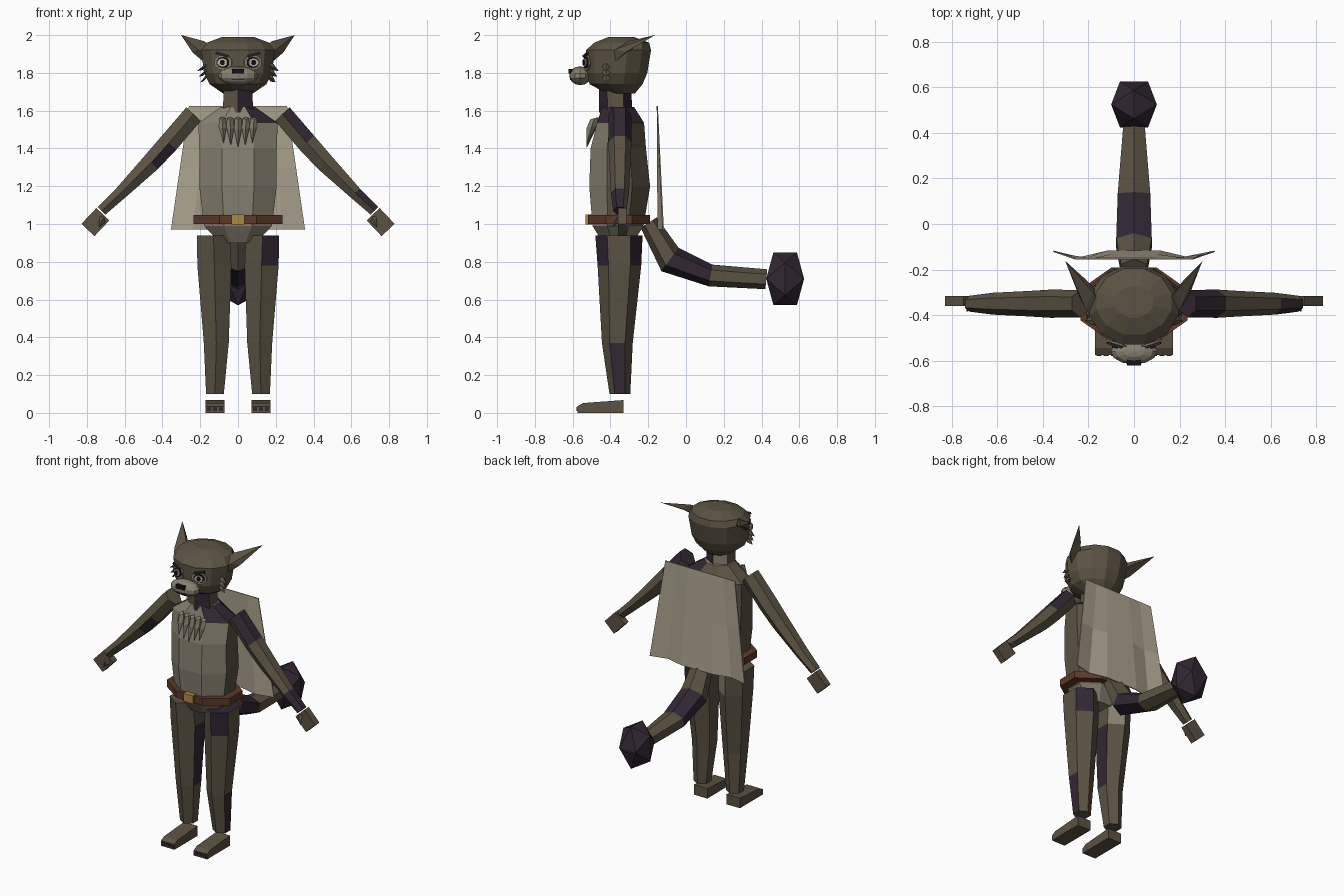
import bpy, bmesh, math
from mathutils import Vector, Matrix

if "Cube" in bpy.data.objects:
    bpy.data.objects.remove(bpy.data.objects["Cube"])

COLOURS = {
    "fur": (0.105, 0.085, 0.055), "pale_fur": (0.25, 0.22, 0.165), "patch": (0.032, 0.02, 0.033),
    "cloth": (0.42, 0.37, 0.275), "leather": (0.11, 0.04, 0.023), "brass": (0.42, 0.25, 0.055),
    "black": (0.008, 0.006, 0.008), "eye_white": (0.5, 0.46, 0.38),
}
NAMES = list(COLOURS)
MATS = []
for n, c in COLOURS.items():
    m = bpy.data.materials.new(n)
    m.use_nodes = True
    m.diffuse_color = (*c, 1)
    b = m.node_tree.nodes["Principled BSDF"]
    b.inputs["Base Color"].default_value = (*c, 1)
    b.inputs["Roughness"].default_value = 0.9
    MATS.append(m)


def finish(name, bm):
    bmesh.ops.recalc_face_normals(bm, faces=bm.faces)
    me = bpy.data.meshes.new(name)
    bm.to_mesh(me)
    bm.free()
    for m in MATS:
        me.materials.append(m)
    ob = bpy.data.objects.new(name, me)
    bpy.context.collection.objects.link(ob)
    return ob


def loft(name, rings, n, rule):
    """Skin n-sided rings (centre, u, v); rule(segment, side) names the colour."""
    if isinstance(rule, str):
        colour = rule
        rule = lambda i, k: colour
    bm = bmesh.new()
    start = -math.pi / 2 - (math.pi / n if n in (8, 12) else 0)
    loops = []
    for c, u, v in rings:
        angles = [start + 2 * math.pi * k / n for k in range(n)]
        loops.append([bm.verts.new(Vector(c) + Vector(u) * math.cos(a) + Vector(v) * math.sin(a))
                      for a in angles])
    for i in range(len(loops) - 1):
        for k in range(n):
            j = (k + 1) % n
            f = bm.faces.new((loops[i][k], loops[i][j], loops[i + 1][j], loops[i + 1][k]))
            f.material_index = NAMES.index(rule(i, k))
    for i, l in ((0, loops[0]), (len(loops) - 2, loops[-1])):
        bm.faces.new(l).material_index = NAMES.index(rule(i, 0))
    return finish(name, bm)


def upright(name, rows, n, rule, x=0):
    """Loft along z from rows of (z, half width, front y, back y, x shift)."""
    rings = []
    for z, hx, yf, yb, *dx in rows:
        # Scale so that the flats, not the corners, reach the given size
        g = 1 / math.cos(math.pi / n) if n in (6, 8, 12) else 1
        gy = 1 if n == 6 else g
        rings.append(((x + sum(dx), (yf + yb) / 2, z), (hx * g, 0, 0), (0, (yb - yf) / 2 * gy, 0)))
    return loft(name, rings, n, rule)


def hull(name, points, colour):
    bm = bmesh.new()
    for p in points:
        bm.verts.new(p)
    bmesh.ops.convex_hull(bm, input=bm.verts)
    bmesh.ops.dissolve_limit(bm, angle_limit=0.02, verts=bm.verts, edges=bm.edges)
    for f in bm.faces:
        f.material_index = NAMES.index(colour)
    return finish(name, bm)


def box(name, centre, size, colour, rot=None):
    pts = [Vector((x * size[0], y * size[1], z * size[2])) / 2
           for x in (-1, 1) for y in (-1, 1) for z in (-1, 1)]
    return hull(name, [Vector(centre) + (rot @ p if rot else p) for p in pts], colour)


def spike(name, base, tip, u, v, colour):
    """Four-sided tuft that swells slightly before its point."""
    b, t, u, v = Vector(base), Vector(tip), Vector(u), Vector(v)
    return loft(name, [(b, u * .8, v * .8), (b.lerp(t, .35), u, v), (t, u * .02, v * .02)], 4, colour)


# Torso with a pale front and a dark shoulder patch
def torso_rule(i, k):
    if i == 4 and k in (1, 2, 3):
        return "patch"
    return "pale_fur" if k in (0, 1, 7) or i == 0 else "fur"


TORSO = [(.9, .095, -.44, -.28), (.99, .18, -.495, -.225), (1.2, .205, -.512, -.19),
         (1.4, .205, -.505, -.212), (1.535, .21, -.47, -.222), (1.62, .09, -.445, -.275)]
upright("torso", TORSO, 8, torso_rule)
upright("neck", [(1.59, .08, -.46, -.285), (1.74, .075, -.46, -.29)], 6,
        lambda i, k: "patch" if k in (0, 2) else "pale_fur" if k == 3 else "fur")

# Belt and buckle
upright("belt", [(1.0, .235, -.52, -.19), (1.047, .235, -.52, -.19)], 8, "leather")
box("buckle", (0, -.515, 1.024), (.07, .035, .054), "brass")

# Head
upright("head", [(1.692, .08, -.42, -.27), (1.74, .15, -.51, -.23), (1.80, .18, -.53, -.205),
                 (1.92, .195, -.53, -.185), (1.96, .165, -.485, -.195), (1.99, .085, -.41, -.275)],
        12, "fur")

# Muzzle, nose and mouth
bm = bmesh.new()
bmesh.ops.create_uvsphere(bm, u_segments=12, v_segments=7, radius=1,
                          matrix=Matrix.Translation((0, -.56, 1.785)) @ Matrix.Diagonal((.105, .058, .05, 1)))
for f in bm.faces:
    f.material_index = NAMES.index("pale_fur")
finish("muzzle", bm)
box("nose", (0, -.605, 1.808), (.062, .035, .024), "black")
box("mouth", (0, -.609, 1.765), (.07, .008, .006), "patch")


def disc(name, centre, rx, rz, turn, colour):
    r = Matrix.Rotation(turn, 3, "Z")
    c, u, v = Vector(centre), r @ Vector((rx, 0, 0)), Vector((0, 0, rz))
    d = r @ Vector((0, .004, 0))
    loft(name, [(c - d, u, v), (c + d, u, v)], 10, colour)


# Paired parts: s is +1 on the left and -1 on the right
for s, side in ((1, "left"), (-1, "right")):
    # Eye as stacked discs, with a brow
    turn = s * .3
    out = Matrix.Rotation(turn, 3, "Z") @ Vector((0, -.006, 0))
    eye = Vector((s * .078, -.524, 1.855))
    layers = (("surround", .05, .042, "pale_fur"), ("rim", .036, .03, "black"),
              ("white", .028, .022, "eye_white"), ("pupil", .013, .014, "black"))
    for i, (part, rx, rz, colour) in enumerate(layers):
        disc(f"{side}_eye_{part}", eye + out * i, rx, rz, turn, colour)
    box(f"{side}_brow", (s * .085, -.532, 1.896), (.07, .01, .012), "patch",
        Matrix.Rotation(turn, 3, "Z") @ Matrix.Rotation(-s * .25, 3, "Y"))

    # Ear
    loft(f"{side}_ear", [((s * .16, -.37, 1.9), (s * -.03, 0, .035), (.01, .06, .01)),
                         ((s * .21, -.31, 1.938), (s * -.03, .01, .03), (.005, .06, .012)),
                         ((s * .30, -.165, 2.0), (.001, 0, 0), (0, .001, 0))], 4, "fur")
    # Cheek tufts
    for i in range(3):
        z = 1.83 - .03 * i
        spike(f"{side}_cheek_tuft_{i}", (s * .165, -.42, z + .012), (s * (.215 - .008 * i), -.425, z - .02),
              (.006, 0, .016), (0, .022, 0), "fur")

    # Arm
    p = Vector((s * .72, 0, .69))
    arm = [(.235, 1.582, .055, .06), (.365, 1.43, .056, .062), (.46, 1.325, .052, .056),
           (.62, 1.165, .036, .048), (.722, 1.07, .03, .035)]

    def arm_rule(i, k):
        if s > 0:
            dark = (i == 0 and k in (0, 1, 2)) or (i == 3 and k in (0, 1))
        else:
            dark = i == 1 and k == 5
        return "patch" if dark else "fur"

    loft(f"{side}_arm", [((s * x, -.35, z), p * r * 1.1, (0, ry, 0)) for x, z, r, ry in arm], 6, arm_rule)

    # Hand and thumb
    box(f"{side}_hand", (s * .755, -.338, 1.01), (.095, .045, .115), "fur",
        Matrix.Rotation(-s * .76, 3, "Y"))
    spike(f"{side}_thumb", (s * .712, -.355, 1.035), (s * .735, -.385, .985),
          (s * .014, 0, .014), (0, .014, 0), "fur")

    # Leg
    def leg_rule(i, k):
        if s > 0:
            return "patch" if (i, k) in ((0, 0), (0, 2), (2, 1)) else "fur"
        return "patch" if (i, k) == (1, 1) else "pale_fur" if (i, k) == (0, 2) else "fur"

    upright(f"{side}_leg", [(.94, .088, -.48, -.23, s * .13), (.78, .09, -.468, -.237, s * .125),
                            (.37, .066, -.445, -.282, s * .115), (.1, .047, -.405, -.295, s * .122)],
            6, leg_rule)

    # Foot with three toe claws
    hull(f"{side}_foot", [(s * .122 + a * .05, y, z) for a in (-1, 1)
                          for y, z in ((-.575, 0), (-.575, .035), (-.545, .052), (-.33, .068), (-.33, 0))], "fur")
    for a in (-1, 0, 1):
        box(f"{side}_claw_{a + 2}", (s * .122 + a * .032, -.576, .02), (.022, .008, .022), "patch")

# Chest tuft
for i in range(-2, 3):
    drop = 1.405 + .012 * abs(i)
    spike(f"chest_tuft_{i + 3}", (i * .042, -.485, 1.56), (i * .038, -.525, drop),
          (.021, 0, 0), (0, .028, .008), "pale_fur")

# Cloak: a thin folded sheet
bm = bmesh.new()
COLS = 6
grid = []
for t in (0, .5, 1):
    row = []
    for i in range(COLS + 1):
        f = 2 * i / COLS - 1
        fold = .014 * t * (-1 if i in (1, 5) else 1)
        row.append(bm.verts.new((f * (.26 + .095 * t), -.155 + .018 * t + fold, 1.625 - .655 * t)))
    grid.append(row)
for a, b in zip(grid, grid[1:]):
    for i in range(COLS):
        bm.faces.new((a[i], a[i + 1], b[i + 1], b[i])).material_index = NAMES.index("cloth")
cloak = finish("cloak", bm)
sol = cloak.modifiers.new("thickness", "SOLIDIFY")
sol.thickness = .006

# Tail with a dark band and a faceted ball tip
TAIL = [((-.155, 1.035), (-.24, .98), .06), ((-.04, .875), (-.13, .75), .082),
        ((.14, .785), (.12, .67), .075), ((.43, .76), (.42, .655), .05)]
rings = []
for (ya, za), (yb, zb), w in TAIL:
    rings.append(((0, (ya + yb) / 2, (za + zb) / 2), (w * 1.1, 0, 0), (0, (ya - yb) / 2, (za - zb) / 2)))
loft("tail", rings, 6, lambda i, k: "patch" if i == 1 else "fur")
G = (1 + 5 ** .5) / 2
ball = []
for a in (-1, 1):
    for b in (-G, G):
        ball += [(0, a, b), (a, b, 0), (b, 0, a)]
hull("tail_tip", [(x * .062, .525 + y * .062, .71 + z * .0866) for x, y, z in ball], "patch")
